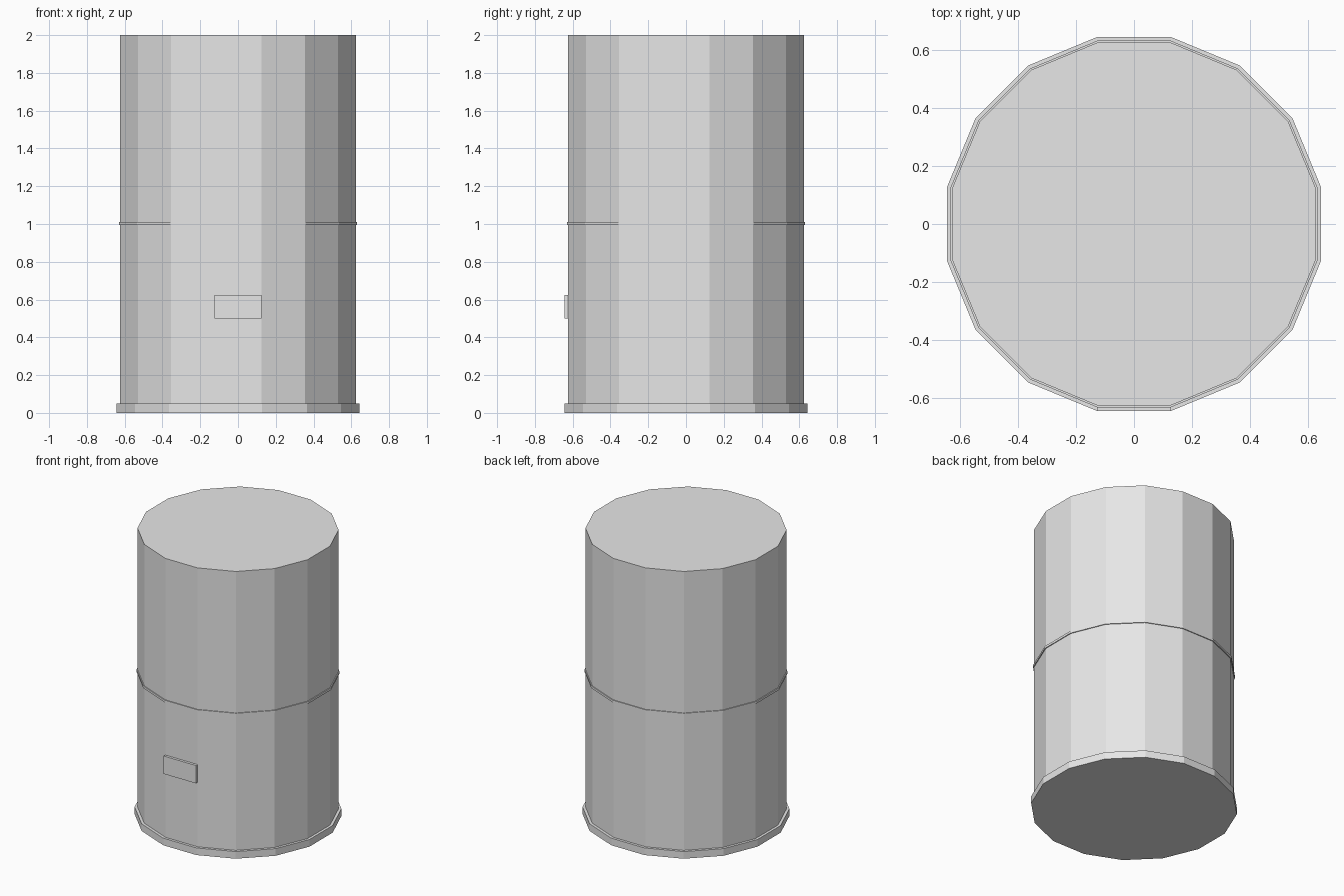
import bpy, math

if "Cube" in bpy.data.objects:
    bpy.data.objects.remove(bpy.data.objects["Cube"])

# One flat colour for the whole drum
grey = bpy.data.materials.new("light grey")
grey.diffuse_color = (0.8, 0.8, 0.8, 1)
grey.use_nodes = True
grey.node_tree.nodes["Principled BSDF"].inputs["Base Color"].default_value = grey.diffuse_color

SIDES = 16


def prism(name, apothem, z0, z1):
    """Upright 16-sided prism with flat sides facing the axes."""
    bpy.ops.mesh.primitive_cylinder_add(
        vertices=SIDES, radius=apothem / math.cos(math.pi / SIDES),
        depth=z1 - z0, location=(0, 0, (z0 + z1) / 2),
        rotation=(0, 0, math.pi / SIDES))
    return finish(name)


def box(name, lo, hi):
    bpy.ops.mesh.primitive_cube_add(
        size=1, location=[(a + b) / 2 for a, b in zip(lo, hi)])
    bpy.context.object.scale = [b - a for a, b in zip(lo, hi)]
    return finish(name)


def finish(name):
    ob = bpy.context.object
    ob.name = name
    bpy.ops.object.transform_apply(location=False, rotation=True, scale=True)
    ob.data.materials.append(grey)
    return ob


# Main drum, foot rim and the thin seam band around the middle
prism("drum_body", 0.625, 0.0, 2.0)
prism("base_rim", 0.643, 0.0, 0.05)
prism("seam_band", 0.631, 0.995, 1.011)

# Small raised plate on the front face
box("front_plate", (-0.125, -0.643, 0.5), (0.125, -0.62, 0.625))
